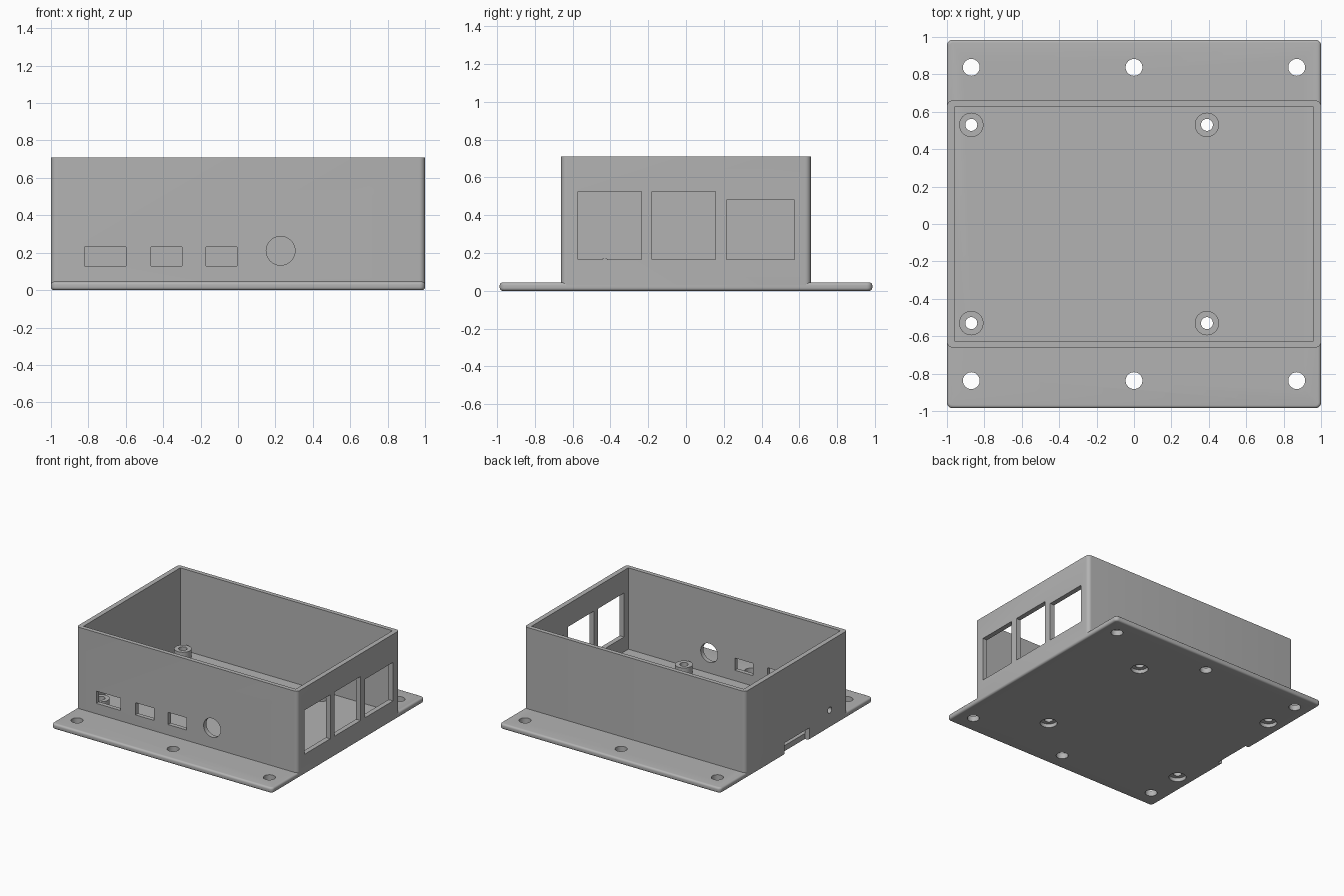
import bpy, bmesh, math
from mathutils import Matrix, Vector

cube = bpy.data.objects.get("Cube")
if cube:
    bpy.data.objects.remove(cube, do_unlink=True)

grey = bpy.data.materials.new("light_grey_plastic")
grey.use_nodes = True
colour = (0.45, 0.45, 0.45, 1)
grey.diffuse_color = colour
grey.node_tree.nodes["Principled BSDF"].inputs["Base Color"].default_value = colour


def make_object(name, bm):
    mesh = bpy.data.meshes.new(name)
    bm.to_mesh(mesh)
    bm.free()
    mesh.materials.append(grey)
    obj = bpy.data.objects.new(name, mesh)
    bpy.context.collection.objects.link(obj)
    return obj


def box(name, low, high, corner=0, edge=0):
    """Box between two points; corner rounds upright edges, edge the rims."""
    low, high = Vector(low), Vector(high)
    bm = bmesh.new()
    matrix = Matrix.Translation((low + high) / 2) @ Matrix.Diagonal((*(high - low), 1))
    bmesh.ops.create_cube(bm, size=1, matrix=matrix)
    if corner:
        upright = [e for e in bm.edges if abs(e.verts[0].co.z - e.verts[1].co.z) > 0.001]
        bmesh.ops.bevel(bm, geom=upright, offset=corner, segments=6, profile=0.5, affect='EDGES')
    if edge:
        rims = [e for e in bm.edges if abs(e.verts[0].co.z - e.verts[1].co.z) < 0.001]
        bmesh.ops.bevel(bm, geom=rims, offset=edge, segments=5, profile=0.5, affect='EDGES')
    return make_object(name, bm)


def cylinder(name, centre, radius, depth, axis='Z'):
    turn = {'X': Matrix.Rotation(math.pi / 2, 4, 'Y'),
            'Y': Matrix.Rotation(math.pi / 2, 4, 'X'),
            'Z': Matrix.Identity(4)}[axis]
    bm = bmesh.new()
    bmesh.ops.create_cone(bm, cap_ends=True, segments=40, radius1=radius, radius2=radius,
                          depth=depth, matrix=Matrix.Translation(centre) @ turn)
    return make_object(name, bm)


def cut(cutter, *targets):
    """Subtract a cutter from each target, then discard it."""
    cutter.hide_render = True
    for target in targets:
        mod = target.modifiers.new("cut", 'BOOLEAN')
        mod.operation = 'DIFFERENCE'
        mod.solver = 'EXACT'
        mod.object = cutter
        bpy.context.view_layer.objects.active = target
        with bpy.context.temp_override(object=target, active_object=target):
            bpy.ops.object.modifier_apply(modifier=mod.name)
    bpy.data.objects.remove(cutter, do_unlink=True)


# Base plate with mounting flanges, and the open-topped box walls
base_plate = box("base_plate", (-1, -0.985, 0), (1, 0.985, 0.045), 0.03, 0.016)
walls = box("walls", (-1, -0.66, 0.02), (1, 0.66, 0.71), 0.03)
cut(box("cavity", (-0.96, -0.625, -0.1), (0.96, 0.625, 1)), walls)

# Flange screw holes
for x in (-0.87, 0, 0.87):
    for y in (-0.8375, 0.8375):
        cut(cylinder("screw_hole", (x, y, 0), 0.045, 0.4), base_plate)

# Board standoffs, drilled through and recessed from below
standoffs = []
for x in (-0.87, 0.39):
    for y in (-0.53, 0.53):
        standoff = cylinder("standoff", (x, y, 0.075), 0.065, 0.07)
        cut(cylinder("standoff_hole", (x, y, 0), 0.032, 0.6), standoff, base_plate)
        cut(cylinder("screw_recess", (x, y, 0), 0.064, 0.06), base_plate)
        standoffs.append(standoff)

# Front wall ports
for x1, x2 in ((-0.82, -0.60), (-0.465, -0.30), (-0.17, -0.005)):
    cut(box("front_port", (x1, -0.8, 0.13), (x2, -0.55, 0.23)), walls)
cut(cylinder("round_port", (0.228, -0.65, 0.21), 0.077, 0.2, 'Y'), walls)

# Tall windows in the left wall
for y1, y2, top in ((-0.57, -0.235, 0.525), (-0.18, 0.155, 0.525), (0.215, 0.575, 0.48)):
    cut(box("side_window", (0.9, y1, 0.165), (1.1, y2, top)), walls)

# Card slot and small light hole in the right wall
cut(box("card_slot", (-1.1, -0.165, -0.1), (-0.96, 0.155, 0.1)), base_plate, walls)
cut(cylinder("light_hole", (-1, -0.43, 0.145), 0.025, 0.2, 'X'), walls)

# Smooth rounded faces while keeping sharp edges
bpy.ops.object.select_all(action='DESELECT')
for obj in [base_plate, walls, *standoffs]:
    obj.select_set(True)
bpy.context.view_layer.objects.active = walls
bpy.ops.object.shade_smooth_by_angle(angle=math.radians(35))
